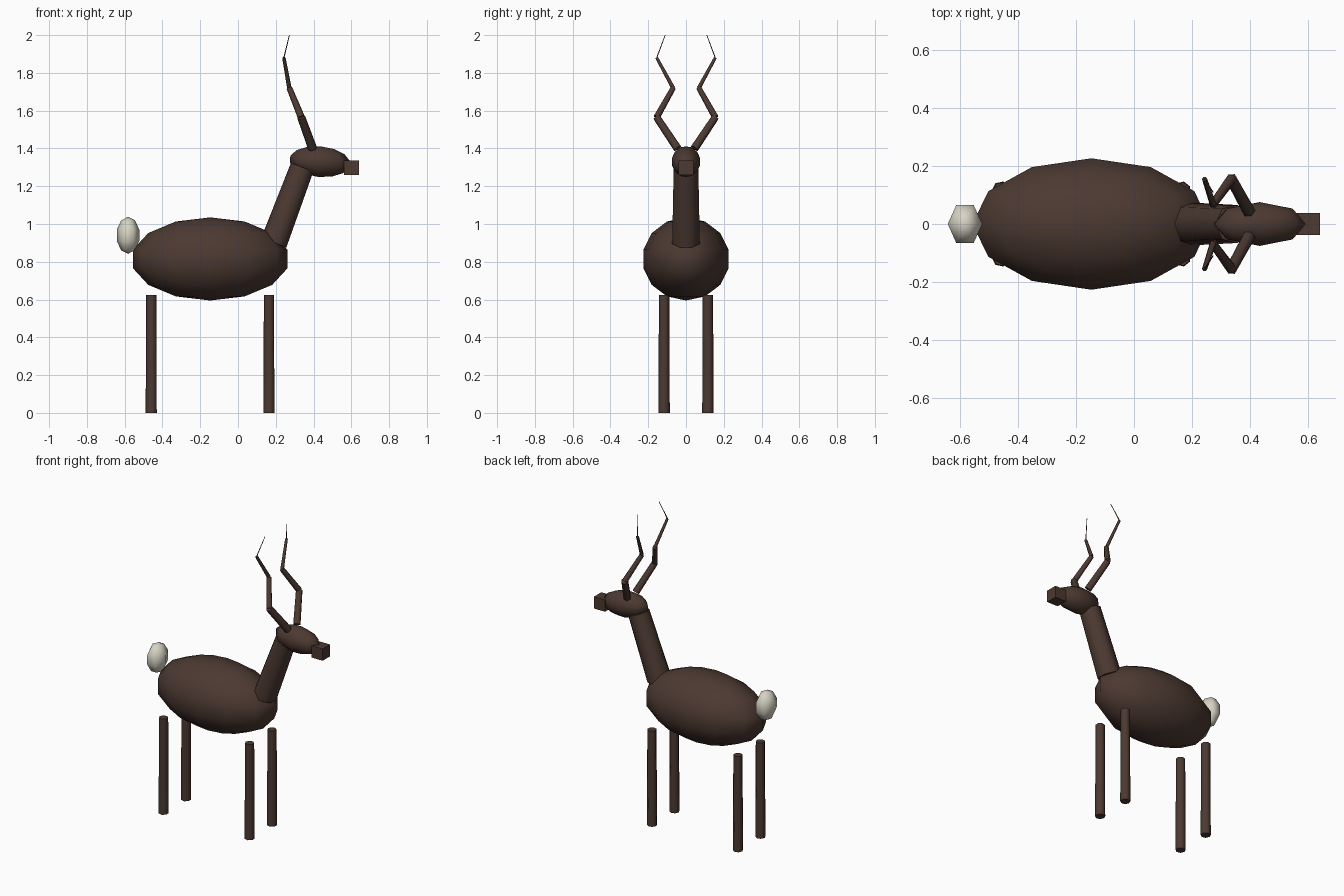
import bpy
import math
from mathutils import Vector

cube = bpy.data.objects.get("Cube")
if cube:
    bpy.data.objects.remove(cube, do_unlink=True)


def make_material(name, rgb):
    mat = bpy.data.materials.new(name)
    mat.use_nodes = True
    mat.diffuse_color = (*rgb, 1)
    mat.node_tree.nodes["Principled BSDF"].inputs["Base Color"].default_value = (*rgb, 1)
    return mat


BROWN = make_material("dark brown", (0.072, 0.041, 0.031))
CREAM = make_material("cream white", (0.68, 0.65, 0.55))


def finish(name, mat, angle=60):
    obj = bpy.context.object
    obj.name = name
    obj.data.materials.append(mat)
    bpy.ops.object.transform_apply(location=False, rotation=True, scale=True)
    bpy.ops.object.shade_smooth_by_angle(angle=math.radians(angle))
    return obj


def ellipsoid(name, centre, radii, segments, rings, mat, tilt=0):
    bpy.ops.mesh.primitive_uv_sphere_add(segments=segments, ring_count=rings, radius=1,
                                         location=centre, rotation=(0, tilt, 0))
    bpy.context.object.scale = radii
    # Vertices of the rings lie on the long axis
    for v in bpy.context.object.data.vertices:
        v.co = Vector((v.co.y, -v.co.x, v.co.z))
    return finish(name, mat, 180)


def rod(name, start, end, r_start, r_end, sides, mat):
    start, end = Vector(start), Vector(end)
    axis = end - start
    turn = Vector((0, 0, 1)).rotation_difference(axis).to_euler()
    bpy.ops.mesh.primitive_cone_add(vertices=sides, radius1=r_start, radius2=r_end,
                                    depth=axis.length, location=(start + end) / 2,
                                    rotation=turn)
    # First vertex points to the rear
    for v in bpy.context.object.data.vertices:
        v.co = Vector((-v.co.y, v.co.x, v.co.z))
    return finish(name, mat)


# Body, tail and head
ellipsoid("body", (-0.147, 0, 0.815), (0.42, 0.232, 0.22), 12, 7, BROWN)
ellipsoid("tail", (-0.582, 0, 0.94), (0.0625, 0.08, 0.098), 6, 5, CREAM)
ellipsoid("head", (0.433, 0, 1.33), (0.162, 0.077, 0.081), 8, 7, BROWN, math.radians(5))

# Neck
rod("neck", (0.193, 0, 0.9), (0.343, 0, 1.3), 0.075, 0.067, 7, BROWN)

# Muzzle
bpy.ops.mesh.primitive_cube_add(size=1, location=(0.6, 0, 1.298))
bpy.context.object.scale = (0.08, 0.077, 0.077)
finish("muzzle", BROWN, 30)

# Antler joints for the left side: position and radius
JOINTS = [((0.395, 0.045, 1.4), 0.024), ((0.335, 0.155, 1.565), 0.019),
          ((0.272, 0.068, 1.72), 0.012), ((0.243, 0.155, 1.88), 0.006),
          ((0.272, 0.11, 2.0), 0.002)]

for side, label in ((1, "left"), (-1, "right")):
    # Legs
    for x, place in ((0.165, "front"), (-0.458, "rear")):
        y = side * 0.116
        rod(f"{label}_{place}_leg", (x, y, 0), (x, y, 0.625), 0.031, 0.028, 7, BROWN)
    # Zigzag antlers, each section stepping down in thickness
    for i in range(len(JOINTS) - 1):
        (a, ra), (b, rb) = JOINTS[i], JOINTS[i + 1]
        a = (a[0], side * a[1], a[2])
        b = (b[0], side * b[1], b[2])
        thick = ra if i < 3 else 0.003
        tip = (ra + rb) / 2 if i < 3 else 0.002
        rod(f"{label}_antler_section_{i + 1}", a, b, thick, tip, 6, BROWN)
